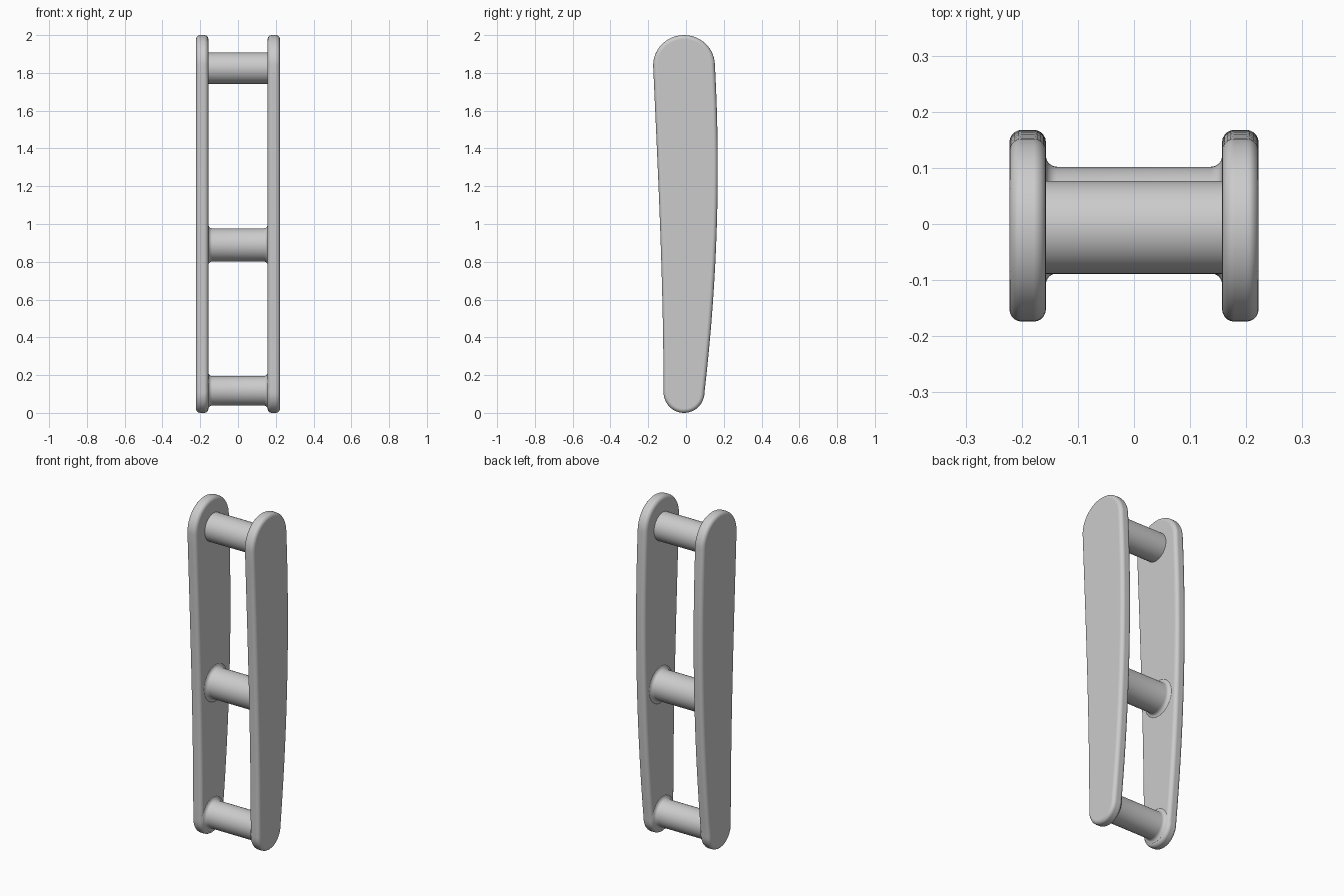
import bpy, bmesh
from math import cos, sin, pi
from mathutils import Vector
from mathutils.geometry import interpolate_bezier

cube = bpy.data.objects.get("Cube")
if cube:
    bpy.data.objects.remove(cube, do_unlink=True)

GREY = (0.6, 0.6, 0.6, 1)
metal = bpy.data.materials.new("plain_grey")
metal.use_nodes = True
metal.diffuse_color = GREY
metal.node_tree.nodes["Principled BSDF"].inputs["Base Color"].default_value = GREY

INNER, OUTER = 0.157, 0.222  # plate faces in x


def add_object(name, bm):
    bmesh.ops.recalc_face_normals(bm, faces=bm.faces)
    mesh = bpy.data.meshes.new(name)
    bm.to_mesh(mesh)
    bm.free()
    obj = bpy.data.objects.new(name, mesh)
    bpy.context.collection.objects.link(obj)
    mesh.materials.append(metal)
    mesh.shade_smooth()
    return obj


def edge_curve(*yz):
    return interpolate_bezier(*[Vector((0, y, z)) for y, z in yz], 24)


def end_arc(y, z, ry, rz, start):
    return [Vector((0, y + ry * cos(start + pi * i / 24), z + rz * sin(start + pi * i / 24)))
            for i in range(1, 24)]


# Tapered side plates: rounded ends joined by two gently curved edges
front = edge_curve((-0.174, 1.84), (-0.148, 1.26), (-0.119, 0.69), (-0.119, 0.11))
back = edge_curve((0.098, 0.11), (0.165, 0.69), (0.185, 1.26), (0.153, 1.84))
outline = (end_arc(-0.0105, 1.84, 0.1635, 0.16, 0) + front
           + end_arc(-0.0105, 0.11, 0.1085, 0.11, pi) + back)
bm = bmesh.new()
face = bm.faces.new([bm.verts.new(p + Vector((INNER, 0, 0))) for p in outline])
extruded = bmesh.ops.extrude_face_region(bm, geom=[face])["geom"]
bmesh.ops.translate(bm, vec=(OUTER - INNER, 0, 0),
                    verts=[v for v in extruded if isinstance(v, bmesh.types.BMVert)])
plates = add_object("side_plates", bm)
bevel = plates.modifiers.new("rounded_rim", 'BEVEL')
bevel.width = 0.022
bevel.segments = 5
bevel.limit_method = 'ANGLE'
bevel.harden_normals = True
plates.modifiers.new("both_sides", 'MIRROR')


# Round crossbars, flared where they meet the plates
def crossbar(name, y, z, radius, flare):
    half = [(INNER + 0.01, radius + flare)]
    if flare:
        half += [(INNER - flare * sin(a), radius + flare * (1 - cos(a)))
                 for a in [i * pi / 12 for i in range(7)]]
        # Quarter-round fillet running from the plate face to the bar
        half[1:] = [(INNER - flare * (1 - cos(i * pi / 12)), radius + flare * (1 - sin(i * pi / 12)))
                    for i in range(7)]
    profile = half + [(-x, r) for x, r in reversed(half)]
    bm = bmesh.new()
    rings = [[bm.verts.new((x, y + r * cos(2 * pi * i / 48), z + r * sin(2 * pi * i / 48)))
              for i in range(48)] for x, r in profile]
    for a, b in zip(rings, rings[1:]):
        for i in range(48):
            j = (i + 1) % 48
            bm.faces.new((a[i], a[j], b[j], b[i]))
    add_object(name, bm)


crossbar("top_crossbar", -0.006, 1.825, 0.083, 0)
crossbar("middle_crossbar", 0.014, 0.889, 0.088, 0.02)
crossbar("bottom_crossbar", -0.01, 0.117, 0.078, 0.02)
